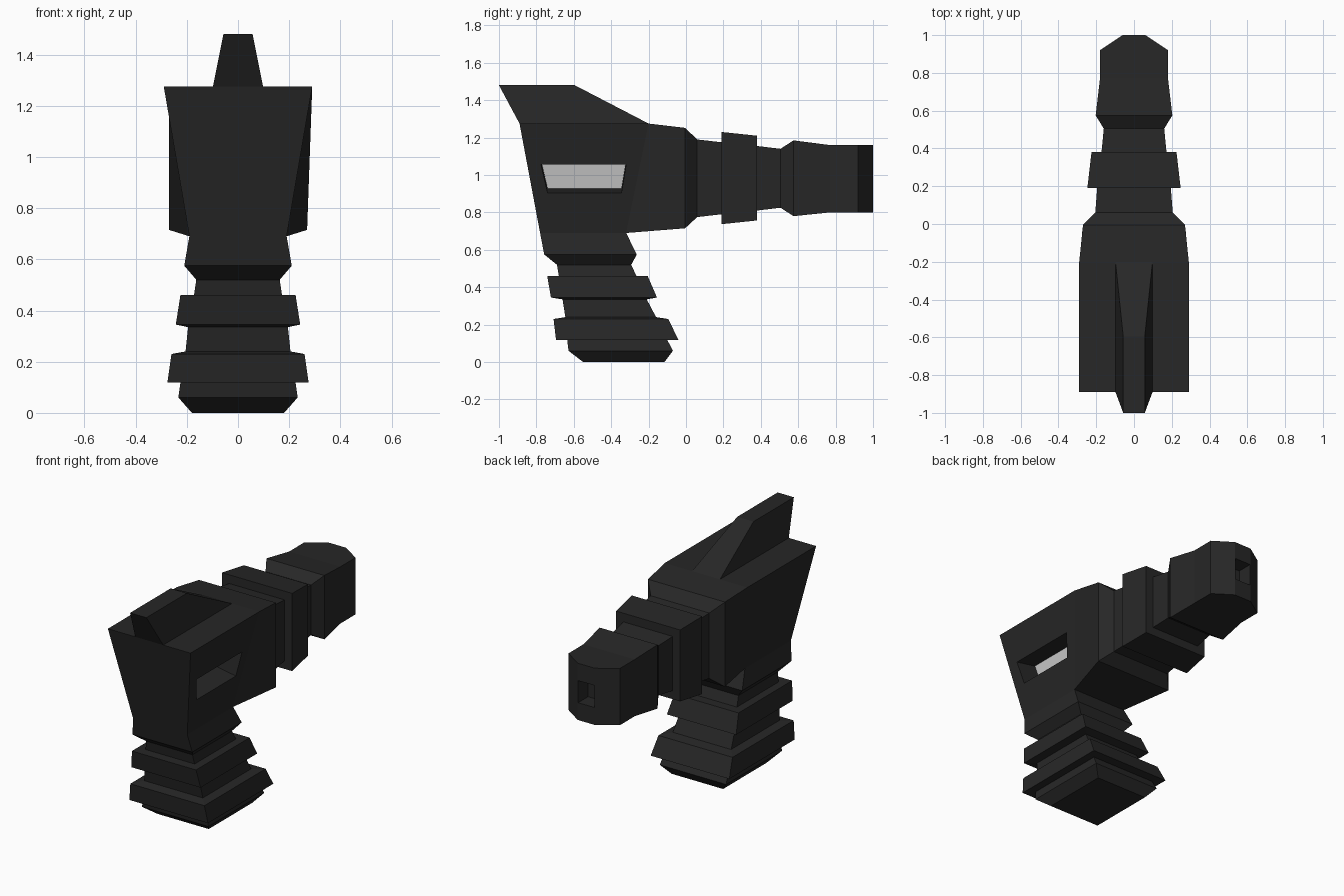
import bpy, bmesh
from mathutils import Vector

if "Cube" in bpy.data.objects:
    bpy.data.objects.remove(bpy.data.objects["Cube"])

dark = bpy.data.materials.new("dark_metal")
dark.diffuse_color = (0.02, 0.02, 0.02, 1)
dark.use_nodes = True
dark.node_tree.nodes["Principled BSDF"].inputs["Base Color"].default_value = dark.diffuse_color
pale = bpy.data.materials.new("pale_panel")
pale.diffuse_color = (0.8, 0.8, 0.8, 1)
pale.use_nodes = True
pale.node_tree.nodes["Principled BSDF"].inputs["Base Color"].default_value = pale.diffuse_color


def loft(rings, cap_start=False, cap_end=False):
    """Skin a list of four-point rings; returns the bmesh and the quad strips."""
    bm = bmesh.new()
    vs = [[bm.verts.new(p) for p in r] for r in rings]
    strips = [[bm.faces.new((a[i], a[(i + 1) % 4], b[(i + 1) % 4], b[i])) for i in range(4)]
              for a, b in zip(vs, vs[1:])]
    caps = {}
    if cap_start:
        caps["start"] = bm.faces.new(vs[0])
    if cap_end:
        caps["end"] = bm.faces.new(vs[-1])
    bmesh.ops.recalc_face_normals(bm, faces=bm.faces[:])
    bm.normal_update()
    return bm, strips, caps


def recess(bm, face, corners, depth, mat):
    """Sink a four-cornered pocket into a flat face."""
    bmesh.ops.inset_individual(bm, faces=[face], thickness=0.01)
    normal = face.normal.copy()
    for v in face.verts:
        v.co = min((Vector(c) for c in corners), key=lambda c: (c - v.co).length)
    floor = bmesh.ops.extrude_discrete_faces(bm, faces=[face])["faces"][0]
    bmesh.ops.translate(bm, verts=floor.verts[:], vec=-normal * depth)
    floor.material_index = mat


def finish(name, bm):
    me = bpy.data.meshes.new(name)
    bm.to_mesh(me)
    bm.free()
    me.materials.append(dark)
    me.materials.append(pale)
    ob = bpy.data.objects.new(name, me)
    bpy.context.collection.objects.link(ob)


def y_ring(y, w, lo, hi):
    return [(-w, y, lo), (w, y, lo), (w, y, hi), (-w, y, hi)]


def z_ring(z, back, front, w):
    return [(-w, back, z), (w, back, z), (w, front, z), (-w, front, z)]


def slant_ring(y_lo, y_hi, w_lo, w_hi, lo, hi):
    return [(-w_lo, y_lo, lo), (w_lo, y_lo, lo), (w_hi, y_hi, hi), (-w_hi, y_hi, hi)]


# Barrel with raised band and square muzzle hole
bm, _, caps = loft([y_ring(*r) for r in [
    (1.0, .06, .80, 1.16), (.92, .18, .80, 1.16), (.77, .18, .80, 1.16),
    (.575, .203, .78, 1.185), (.505, .16, .825, 1.14), (.38, .172, .81, 1.155),
    (.38, .225, .757, 1.21), (.19, .247, .737, 1.23), (.19, .195, .79, 1.175),
    (.06, .205, .775, 1.19), (-.005, .27, .715, 1.252)]], cap_start=True)
recess(bm, caps["start"], [(x, 1, z) for x in (-.057, .057) for z in (.91, 1.05)], .1, 0)
finish("barrel", bm)

# Tapered body with one pale window sunk into the right side
bm, strips, _ = loft([y_ring(-.005, .27, .715, 1.252),
                      slant_ring(-.32, -.2, .19, .29, .69, 1.275),
                      slant_ring(-.78, -.89, .19, .29, .69, 1.275)], cap_end=True)
bottom, right_side = strips[1][0], strips[1][1]
side_x = lambda z: .19 + (z - .69) * .1 / .585
recess(bm, right_side, [(side_x(z), y, z) for y, z in
       [(-.775, 1.055), (-.32, 1.055), (-.345, .905), (-.74, .905)]], .14, 1)
bmesh.ops.delete(bm, geom=[bottom], context='FACES_ONLY')
finish("body", bm)

# Handle with two flared grip bands
bm, _, _ = loft([z_ring(*r) for r in [
    (.69, -.78, -.32, .19), (.575, -.758, -.263, .21), (.52, -.69, -.293, .163),
    (.46, -.68, -.265, .172), (.46, -.742, -.205, .225), (.345, -.722, -.155, .243),
    (.335, -.66, -.21, .195), (.24, -.645, -.16, .205), (.23, -.708, -.095, .26),
    (.118, -.695, -.04, .276), (.118, -.635, -.1, .225), (.06, -.628, -.07, .233),
    (0, -.55, -.115, .18)]], cap_end=True)
finish("handle", bm)

# Rear fin on top of the body
bm, _, _ = loft([z_ring(1.275, -.89, -.2, .098), z_ring(1.48, -1, -.595, .057)], cap_end=True)
finish("top_fin", bm)
